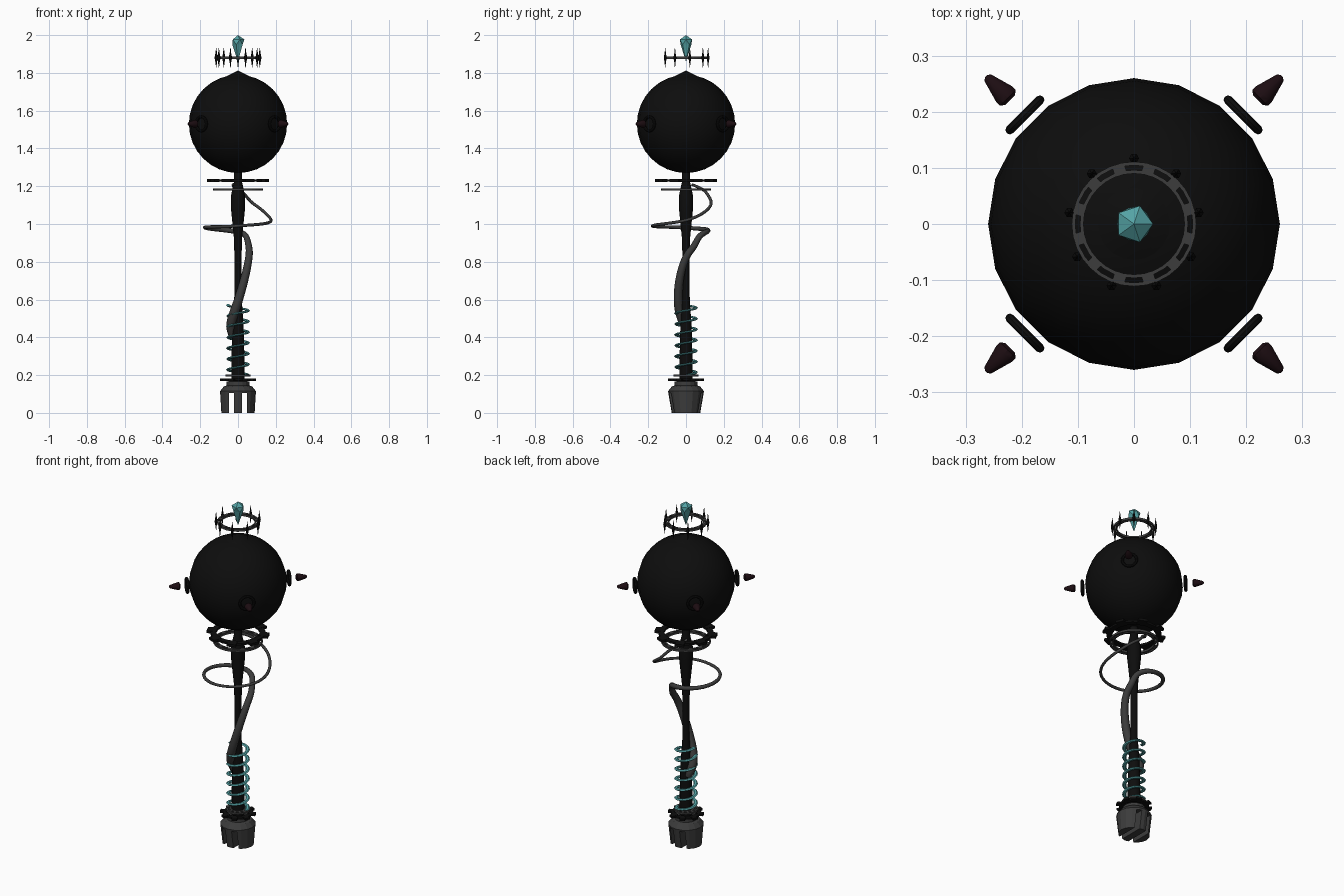
import bpy, bmesh
from math import sin, cos, pi, radians
from mathutils import Matrix, Vector

if "Cube" in bpy.data.objects:
    bpy.data.objects.remove(bpy.data.objects["Cube"])


def material(name, rgb):
    m = bpy.data.materials.new(name)
    m.diffuse_color = (*rgb, 1)
    m.use_nodes = True
    m.node_tree.nodes["Principled BSDF"].inputs["Base Color"].default_value = m.diffuse_color
    return m


BLACK = material("black", (0.004, 0.004, 0.004))
GREY = material("dark_grey", (0.045, 0.045, 0.045))
TEAL = material("teal", (0.09, 0.37, 0.38))
WINE = material("dark_wine", (0.012, 0.004, 0.006))


def finish(name, bm, mat, smooth=False):
    bmesh.ops.recalc_face_normals(bm, faces=bm.faces)
    me = bpy.data.meshes.new(name)
    bm.to_mesh(me)
    bm.free()
    ob = bpy.data.objects.new(name, me)
    bpy.context.collection.objects.link(ob)
    me.materials.append(mat)
    if smooth:
        bpy.context.view_layer.objects.active = ob
        bpy.ops.object.select_all(action='DESELECT')
        ob.select_set(True)
        bpy.ops.object.shade_smooth_by_angle(angle=radians(35))
    return ob


def lathe(bm, profile, n, mat=Matrix(), closed=False):
    """Revolve (radius, z) points; closed=True joins the section into a ring."""
    rows = [[bm.verts.new(mat @ Vector((r * cos(2 * pi * i / n), r * sin(2 * pi * i / n), z)))
             for i in range(n)] for r, z in profile]
    for k in range(len(rows) if closed else len(rows) - 1):
        a, b = rows[k], rows[(k + 1) % len(rows)]
        for i in range(n):
            j = (i + 1) % n
            bm.faces.new((a[i], a[j], b[j], b[i]))
    if not closed:
        bm.faces.new(rows[0])
        bm.faces.new(rows[-1])


def block(bm, angle, r, z, size):
    m = Matrix.Rotation(angle, 4, 'Z') @ Matrix.Translation((r, 0, z)) @ Matrix.Diagonal((*size, 1))
    bmesh.ops.create_cube(bm, size=1, matrix=m)


def flat_ring(bm, r0, r1, z, h, n=32):
    lathe(bm, [(r0, z - h / 2), (r1, z - h / 2), (r1, z + h / 2), (r0, z + h / 2)], n, closed=True)


def slotted_ring(name, r0, r1, z, h, mat):
    """Two thin hoops joined by twelve bridges."""
    bm = bmesh.new()
    w = (r1 - r0) * 0.3
    flat_ring(bm, r0, r0 + w, z, h)
    flat_ring(bm, r1 - w, r1, z, h)
    for k in range(12):
        block(bm, 2 * pi * (k + 0.5) / 12, (r0 + r1) / 2, z, (r1 - r0 - w, r1 * 0.2, h))
    return finish(name, bm, mat)


def studded_ring(name, r0, r1, z, h, mat):
    """Flat hoop with eight studs round its rim."""
    bm = bmesh.new()
    flat_ring(bm, r0, r0 + (r1 - r0) * 0.6, z, h * 0.8)
    for k in range(8):
        block(bm, 2 * pi * (k + 0.5) / 8, (r0 + r1) / 2, z, (r1 - r0, r1 * 0.3, h))
    return finish(name, bm, mat)


# pommel with two slots cut front to back
bm = bmesh.new()
lathe(bm, [(0.088, 0), (0.095, 0.115), (0.075, 0.14), (0.06, 0.145), (0.06, 0.165), (0.04, 0.17)], 16)
for v in bm.verts:
    if v.co.z < 0.01:
        v.co.y *= 0.86
pommel = finish("pommel", bm, GREY)
bm = bmesh.new()
for s in (-1, 1):
    bmesh.ops.create_cube(bm, size=1, matrix=Matrix.Translation((s * 0.034, 0, 0.04))
                          @ Matrix.Diagonal((0.027, 0.4, 0.13, 1)))
cutter = finish("slot_cutter", bm, GREY)
cutter.hide_render = True
cutter.hide_set(True)
mod = pommel.modifiers.new("slots", 'BOOLEAN')
mod.operation = 'DIFFERENCE'
mod.object = cutter

# shaft
bm = bmesh.new()
lathe(bm, [(0.036, 0.16), (0.034, 0.3), (0.03, 0.45), (0.02, 0.6), (0.018, 0.8), (0.022, 0.93),
           (0.037, 1.08), (0.037, 1.15), (0.022, 1.22), (0.02, 1.3)], 12)
finish("shaft", bm, BLACK, True)

# collars at both ends of the shaft
studded_ring("lower_studded_collar", 0.055, 0.096, 0.176, 0.012, BLACK)
slotted_ring("lower_grey_collar", 0.035, 0.065, 0.198, 0.01, GREY)
slotted_ring("upper_grey_collar", 0.108, 0.132, 1.183, 0.012, GREY)
studded_ring("upper_studded_collar", 0.115, 0.167, 1.23, 0.014, BLACK)

# teal coil: flattened section wound round the grip
bm = bmesh.new()
steps, turns = 156, 6.5
rows = []
for i in range(steps + 1):
    t = i / steps
    a = 2 * pi * turns * t
    row = []
    for k in range(6):
        r = 0.052 + 0.011 * cos(k * pi / 3)
        row.append(bm.verts.new((r * cos(a), r * sin(a), 0.2 + 0.37 * t + 0.006 * sin(k * pi / 3))))
    rows.append(row)
for a, b in zip(rows, rows[1:]):
    for k in range(6):
        j = (k + 1) % 6
        bm.faces.new((a[k], a[j], b[j], b[k]))
bm.faces.new(rows[0])
bm.faces.new(rows[-1])
finish("grip_coil", bm, TEAL, True)

# tapering vine: keys are height, angle, distance from axis, thickness
keys = [Vector(k) for k in ((0.40, 150, 0.03, 0.018), (0.45, 180, 0.036, 0.025), (0.58, 265, 0.04, 0.024),
                            (0.80, 350, 0.055, 0.02), (0.88, 395, 0.07, 0.018), (0.95, 435, 0.095, 0.015),
                            (0.98, 540, 0.175, 0.01), (0.99, 630, 0.178, 0.008), (1.02, 720, 0.175, 0.008),
                            (1.10, 775, 0.16, 0.008), (1.17, 800, 0.105, 0.008), (1.21, 850, 0.04, 0.007))]
pts = []
for i in range(len(keys) - 1):
    p0, p1, p2, p3 = (keys[min(max(i + d, 0), len(keys) - 1)] for d in (-1, 0, 1, 2))
    for s in range(10):
        t = s / 10
        pts.append(0.5 * (2 * p1 + (p2 - p0) * t + (2 * p0 - 5 * p1 + 4 * p2 - p3) * t * t
                          + (3 * p1 - p0 - 3 * p2 + p3) * t ** 3))
pts.append(keys[-1])
cu = bpy.data.curves.new("vine", 'CURVE')
cu.dimensions = '3D'
cu.bevel_depth = 1.0
cu.bevel_resolution = 2
cu.use_fill_caps = True
sp = cu.splines.new('POLY')
sp.points.add(len(pts) - 1)
for p, (z, a, r, w) in zip(sp.points, pts):
    p.co = (r * cos(radians(a)), r * sin(radians(a)), z, 1)
    p.radius = w
cu.materials.append(GREY)
bpy.context.collection.objects.link(bpy.data.objects.new("vine", cu))

# orb with a shallow peak
bm = bmesh.new()
bmesh.ops.create_uvsphere(bm, u_segments=20, v_segments=16, radius=0.26,
                          matrix=Matrix.Translation((0, 0, 1.53)))
lathe(bm, [(0.09, 1.768), (0.002, 1.812)], 20)
finish("orb", bm, BLACK, True)

# four diagonal hoops and floating spikes round the orb
hoops, spikes = bmesh.new(), bmesh.new()
for k in range(4):
    m = (Matrix.Translation((0, 0, 1.53)) @ Matrix.Rotation(pi / 4 + k * pi / 2, 4, 'Z')
         @ Matrix.Rotation(pi / 2, 4, 'Y'))
    lathe(hoops, [(0.038 + 0.008 * cos(a * pi / 4), 0.275 + 0.008 * sin(a * pi / 4)) for a in range(8)],
          20, m, closed=True)
    lathe(spikes, [(0.012, 0.312), (0.021, 0.318), (0.021, 0.327), (0.009, 0.368), (0.003, 0.373)], 10, m)
finish("orb_hoops", hoops, BLACK, True)
finish("orb_spikes", spikes, WINE, True)

# crown ring with nine slim double-ended spikes
slotted_ring("crown_ring", 0.09, 0.111, 1.88, 0.012, GREY)
bm = bmesh.new()
for k in range(9):
    a = pi / 2 + 2 * pi * k / 9
    m = Matrix.Translation((0.117 * cos(a), 0.117 * sin(a), 1.88))
    lathe(bm, [(0.001, -0.052), (0.004, -0.025), (0.009, 0), (0.004, 0.025), (0.001, 0.052)], 6, m)
finish("crown_spikes", bm, BLACK)

# faceted crystal: five-sided tips with a staggered girdle
bm = bmesh.new()
bmesh.ops.create_icosphere(bm, subdivisions=1, radius=1)
heights = sorted({round(v.co.z, 2) for v in bm.verts})
for v in bm.verts:
    if abs(v.co.z) > 0.9:
        v.co = (0, 0, 2.0 if v.co.z > 0 else 1.86)
    else:
        d = Vector((v.co.x, v.co.y)).normalized()
        v.co = (d.x * 0.034, d.y * 0.034, 1.977) if v.co.z > 0 else (d.x * 0.03, d.y * 0.03, 1.95)
finish("crystal", bm, TEAL)
